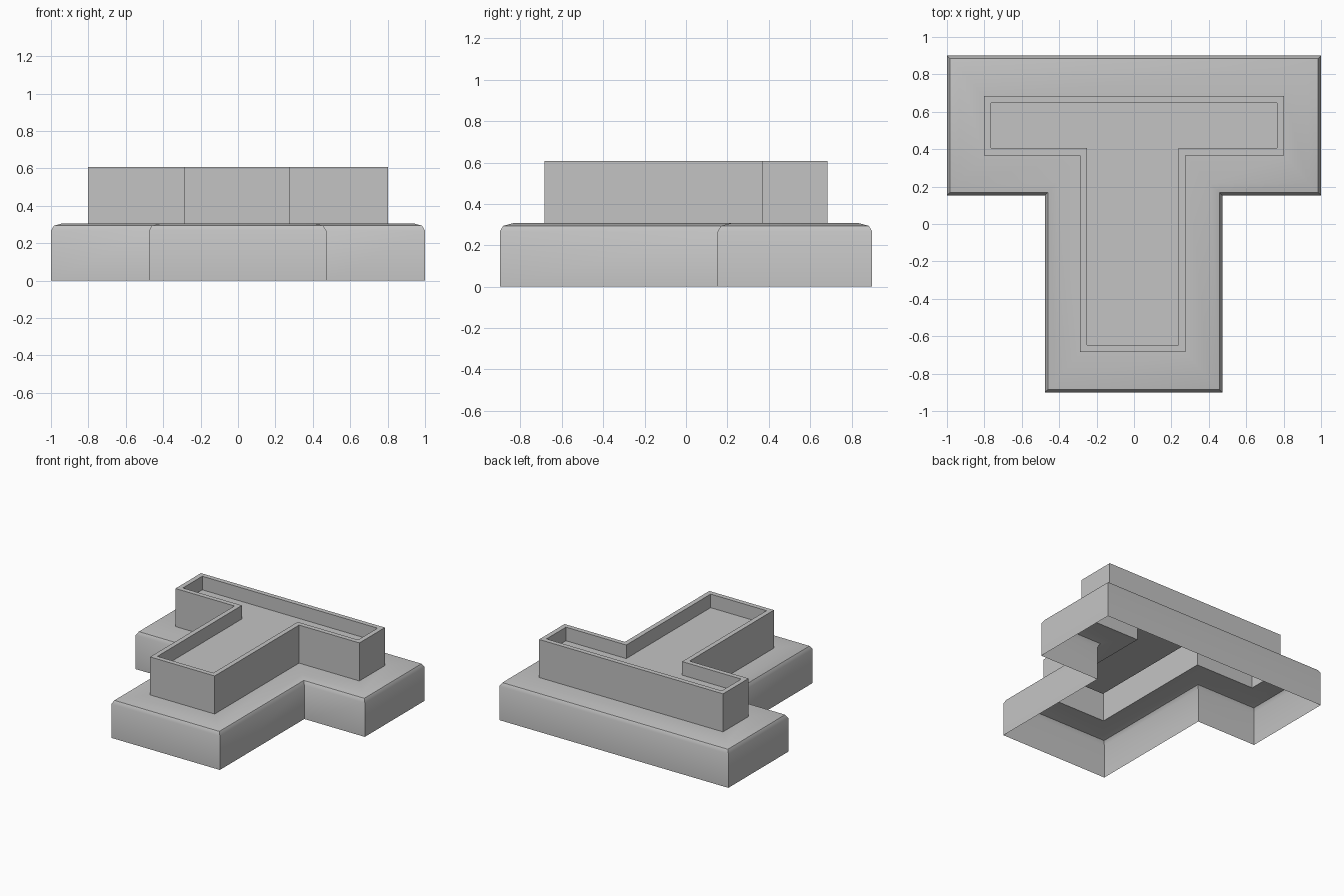
import bpy
import bmesh
import math

cube = bpy.data.objects.get("Cube")
if cube:
    bpy.data.objects.remove(cube, do_unlink=True)

grey = bpy.data.materials.new("plain_grey")
grey.use_nodes = True
colour = (0.55, 0.55, 0.55, 1)
grey.diffuse_color = colour
grey.node_tree.nodes["Principled BSDF"].inputs["Base Color"].default_value = colour


def tee(half_width, half_depth, bar_front, stem_right, stem_left, inset=0.0):
    """Counterclockwise T outline, shrunk by an inset."""
    w, d = half_width - inset, half_depth - inset
    b, r, l = bar_front + inset, stem_right + inset, stem_left - inset
    return [(r, -d), (l, -d), (l, b), (w, b), (w, d), (-w, d), (-w, b), (r, b)]


def loft(name, sections, capped):
    """Skin a sheet through (outline, height) sections."""
    bm = bmesh.new()
    rings = [[bm.verts.new((x, y, z)) for x, y in outline] for outline, z in sections]
    for low, high in zip(rings, rings[1:]):
        for i in range(len(low)):
            j = (i + 1) % len(low)
            bm.faces.new((low[i], low[j], high[j], high[i]))
    if capped:
        bm.faces.new(rings[-1])
    mesh = bpy.data.meshes.new(name)
    bm.to_mesh(mesh)
    bm.free()
    mesh.materials.append(grey)
    obj = bpy.data.objects.new(name, mesh)
    bpy.context.collection.objects.link(obj)
    bpy.ops.object.select_all(action="DESELECT")
    obj.select_set(True)
    bpy.context.view_layer.objects.active = obj
    bpy.ops.object.shade_smooth_by_angle(angle=math.radians(38))
    return obj


base = (1.0, 0.9, 0.153, -0.476, 0.472)
upper = (0.803, 0.685, 0.367, -0.288, 0.276)
shoulder, top, floor = 0.307, 0.607, 0.5

# Hollow base with a softened top edge, open underneath
edge_profile = [(0, 0), (0, 0.267), (0.016, 0.294), (0.065, shoulder)]
sections = [(tee(*base, inset), z) for inset, z in edge_profile]
loft("base_shell", sections + [(tee(*upper), shoulder)], False)

# Raised walls, narrow rim and sunken tray floor
rim = 0.038
loft("raised_tray", [(tee(*upper), shoulder), (tee(*upper), top),
                     (tee(*upper, rim), top), (tee(*upper, rim), floor)], True)
